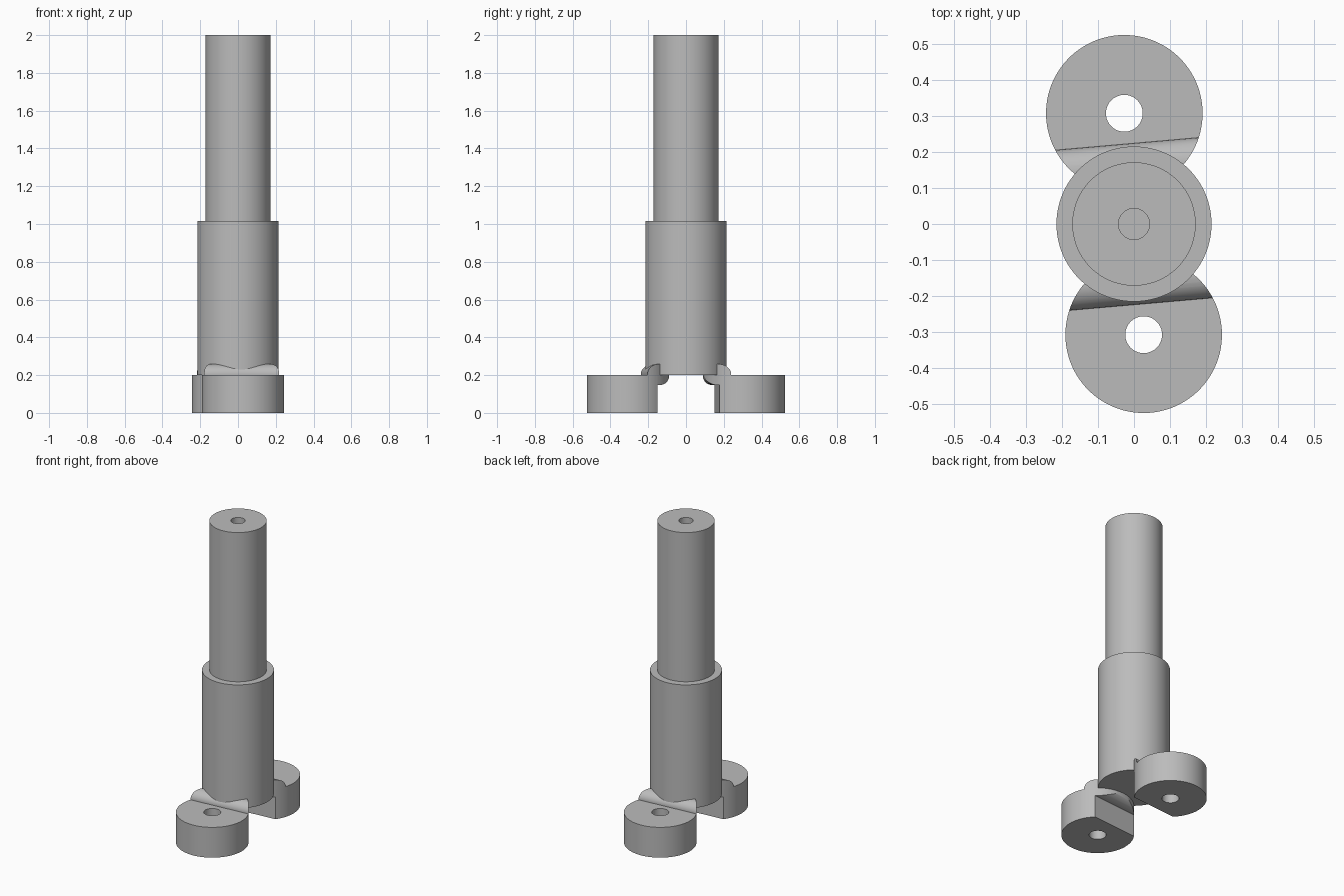
import bpy, bmesh
from math import pi, radians, sin, cos
from mathutils import Matrix, Vector

if "Cube" in bpy.data.objects:
    bpy.data.objects.remove(bpy.data.objects["Cube"], do_unlink=True)

GREY = (0.5, 0.5, 0.5, 1)
steel = bpy.data.materials.new("plain grey steel")
steel.use_nodes = True
steel.diffuse_color = GREY
steel.node_tree.nodes["Principled BSDF"].inputs["Base Color"].default_value = GREY

TILT = radians(5)        # twist of the feet about the shaft
FOOT_Y, FOOT_R, FOOT_H = 0.308, 0.217, 0.2


def add_object(name, bm):
    bmesh.ops.recalc_face_normals(bm, faces=bm.faces)
    mesh = bpy.data.meshes.new(name)
    bm.to_mesh(mesh)
    bm.free()
    mesh.materials.append(steel)
    ob = bpy.data.objects.new(name, mesh)
    bpy.context.collection.objects.link(ob)
    return ob


def cylinder(name, radius, z0, z1, x=0, y=0):
    bm = bmesh.new()
    bmesh.ops.create_cone(bm, cap_ends=True, segments=96, radius1=radius, radius2=radius,
                          depth=z1 - z0, matrix=Matrix.Translation((x, y, (z0 + z1) / 2)))
    return add_object(name, bm)


def boolean(ob, cutter, operation):
    mod = ob.modifiers.new(operation.lower(), "BOOLEAN")
    mod.operation, mod.object, mod.solver = operation, cutter, "EXACT"
    with bpy.context.temp_override(object=ob, active_object=ob):
        bpy.ops.object.modifier_apply(modifier=mod.name)
    bpy.data.objects.remove(cutter, do_unlink=True)


def smooth(ob):
    bpy.ops.object.select_all(action="DESELECT")
    ob.select_set(True)
    bpy.context.view_layer.objects.active = ob
    bpy.ops.object.shade_smooth_by_angle(angle=radians(30))


# Stepped shaft with a blind centre hole in its top, turned from a profile
profile = [(0, 0.2), (0.215, 0.2), (0.215, 1.015), (0.171, 1.015),
           (0.171, 2), (0.043, 2), (0.043, 1.8), (0, 1.8)]
bm = bmesh.new()
verts = [bm.verts.new((r, 0, z)) for r, z in profile]
edges = [bm.edges.new(pair) for pair in zip(verts, verts[1:])]
bmesh.ops.spin(bm, geom=verts + edges, axis=(0, 0, 1), cent=(0, 0, 0),
               angle=2 * pi, steps=96, use_merge=True)
bmesh.ops.remove_doubles(bm, verts=bm.verts, dist=1e-5)
smooth(add_object("stepped_shaft", bm))

for side, turn in (("back", TILT), ("front", TILT + pi)):
    spin = Matrix.Rotation(turn, 4, "Z")

    # Round foot with a bolt hole and a flat inner face
    foot = cylinder(side + "_foot", FOOT_R, 0, FOOT_H, y=FOOT_Y)
    boolean(foot, cylinder("hole_cutter", 0.051, -0.1, 0.4, y=FOOT_Y), "DIFFERENCE")
    bm = bmesh.new()
    bmesh.ops.create_cube(bm, size=1, matrix=Matrix.Translation((0, 0.165 - 0.5, 0)))
    boolean(foot, add_object("flat_cutter", bm), "DIFFERENCE")

    # Rounded weld bead joining foot and shaft, trimmed to the foot outline
    bm = bmesh.new()
    shape = (Matrix.Translation((0, 0.157, 0.203)) @ Matrix.Diagonal((1, 0.066, 0.056, 1))
             @ Matrix.Rotation(pi / 2, 4, "Y"))
    bmesh.ops.create_cone(bm, cap_ends=True, segments=64, radius1=1, radius2=1,
                          depth=0.6, matrix=shape)
    bead = add_object(side + "_weld_bead", bm)
    boolean(bead, cylinder("bead_trim", FOOT_R, -0.1, 0.5, y=FOOT_Y), "INTERSECT")

    for ob in (foot, bead):
        ob.data.transform(spin)
        smooth(ob)
